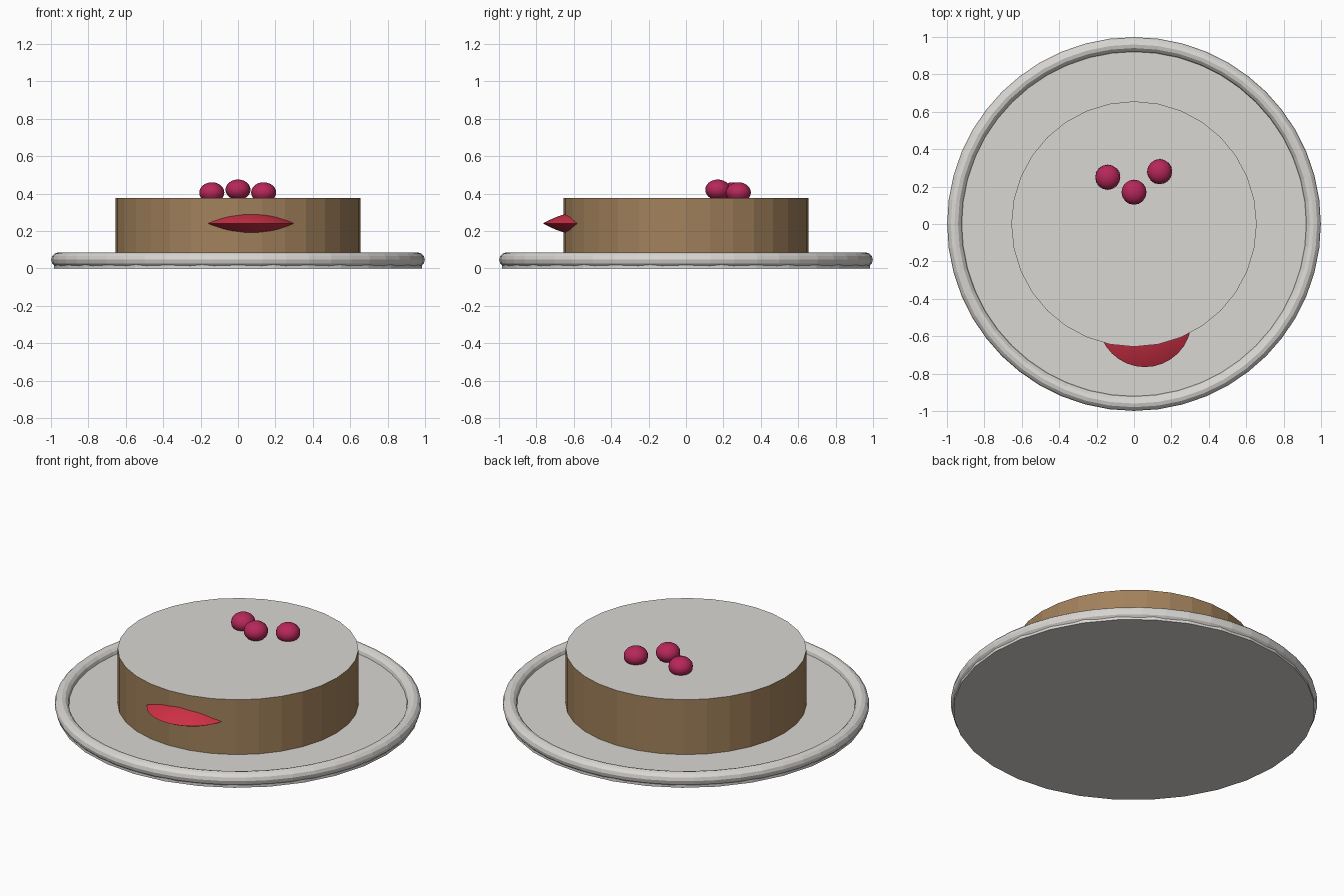
import bpy, bmesh, math

cube = bpy.data.objects.get("Cube")
if cube:
    bpy.data.objects.remove(cube)


def material(name, r, g, b):
    m = bpy.data.materials.new(name)
    m.use_nodes = True
    m.diffuse_color = (r, g, b, 1)
    m.node_tree.nodes["Principled BSDF"].inputs["Base Color"].default_value = (r, g, b, 1)
    return m


CREAM = material("cream white", 0.70, 0.68, 0.65)
SPONGE = material("sponge brown", 0.36, 0.22, 0.105)
BERRY = material("berry crimson", 0.47, 0.02, 0.10)
FRUIT = material("fruit red", 0.62, 0.03, 0.06)


def finish(name, mats, smooth=None):
    ob = bpy.context.object
    ob.name = name
    for m in mats:
        ob.data.materials.append(m)
    if smooth:
        bpy.ops.object.shade_smooth_by_angle(angle=math.radians(smooth))
    return ob


def disc(name, sides, radius, bottom, top, mats):
    bpy.ops.mesh.primitive_cylinder_add(vertices=sides, radius=radius, depth=top - bottom,
                                        location=(0, 0, (top + bottom) / 2))
    return finish(name, mats)


# Plate with a rounded rim
disc("plate", 32, 0.985, 0, 0.046, [CREAM])
bpy.ops.mesh.primitive_torus_add(major_segments=48, minor_segments=12, major_radius=0.96,
                                 minor_radius=0.039, location=(0, 0, 0.046))
finish("plate_rim", [CREAM])

# Cake with an iced top
cake = disc("cake", 32, 0.656, 0.04, 0.376, [SPONGE, CREAM])
for face in cake.data.polygons:
    face.material_index = int(face.normal.z > 0.5)

# Berries on top
for i, (x, y, z) in enumerate([(-0.14, 0.25, 0.405), (0, 0.17, 0.42), (0.137, 0.28, 0.405)]):
    bpy.ops.mesh.primitive_uv_sphere_add(segments=16, ring_count=12, radius=0.067, location=(x, y, z))
    bpy.context.object.scale.z = 0.82
    finish(f"berry_{i + 1}", [BERRY], 40)

# Fruit slice: a sharp-edged lens pushed into the side of the cake
RADIUS, HEIGHT, SIDES, RINGS = 0.25, 0.07, 32, 6
bm = bmesh.new()
bmesh.ops.create_uvsphere(bm, u_segments=SIDES, v_segments=RINGS * 2, radius=1)
for v in bm.verts:
    d = min(1, math.hypot(v.co.x, v.co.y))
    side = math.copysign(1, v.co.z) if abs(v.co.z) > 0.001 else 0
    v.co = (v.co.x * RADIUS, v.co.y * RADIUS, side * HEIGHT * (1 - d * d))
mesh = bpy.data.meshes.new("fruit_slice")
bm.to_mesh(mesh)
bm.free()
fruit = bpy.data.objects.new("fruit_slice", mesh)
bpy.context.collection.objects.link(fruit)
fruit.location = (0.058, -0.515, 0.24)
bpy.ops.object.select_all(action="DESELECT")
fruit.select_set(True)
bpy.context.view_layer.objects.active = fruit
finish("fruit_slice", [FRUIT], 40)
